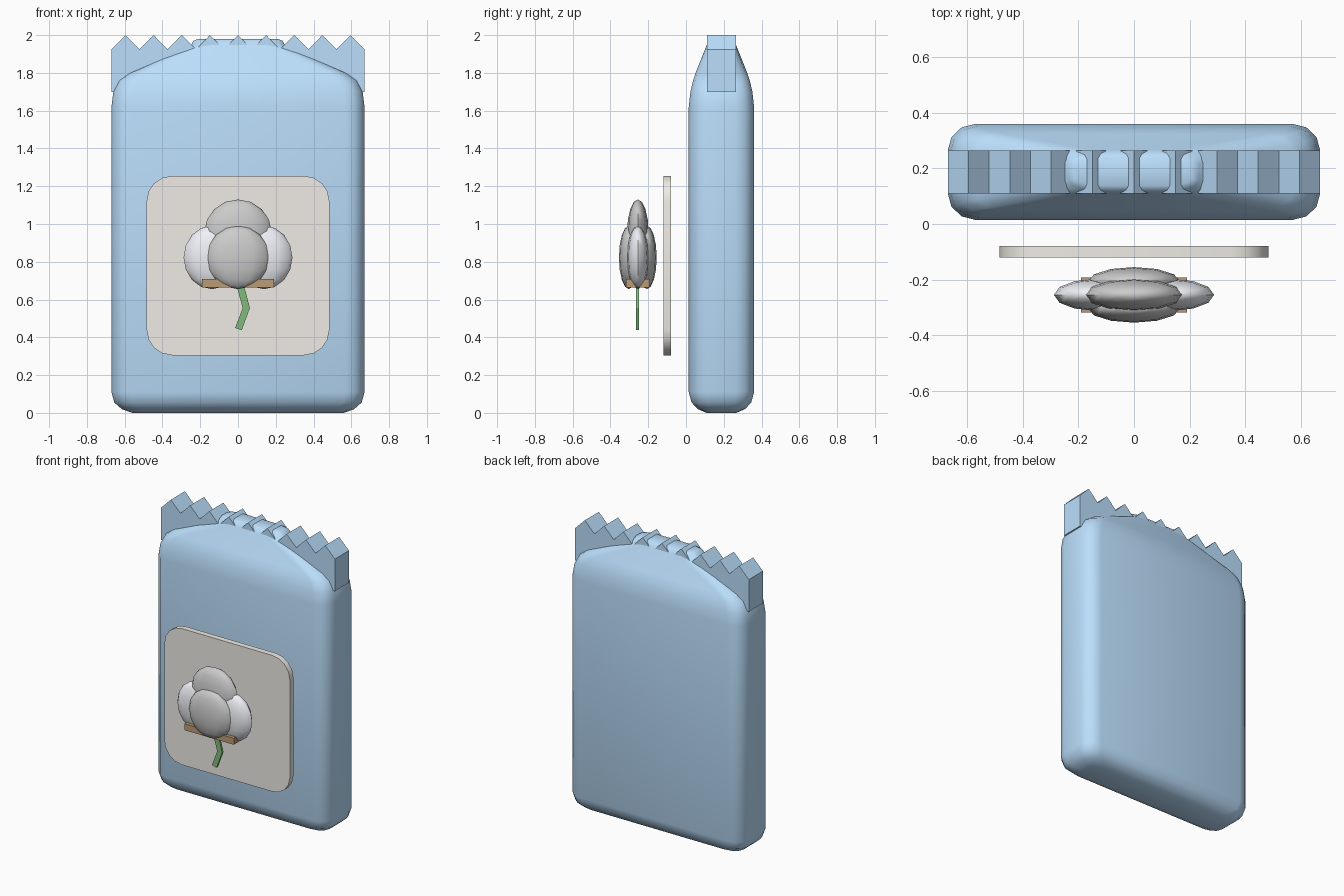
import bpy, bmesh, math

if "Cube" in bpy.data.objects:
    bpy.data.objects.remove(bpy.data.objects["Cube"])


def material(name, rgb):
    m = bpy.data.materials.new(name)
    m.diffuse_color = (*rgb, 1)
    m.use_nodes = True
    m.node_tree.nodes["Principled BSDF"].inputs["Base Color"].default_value = m.diffuse_color
    return m


BLUE = material("blue_foil", (0.50, 0.74, 0.98))
CREAM = material("cream", (0.87, 0.84, 0.79))
WHITE = material("white_fluff", (0.86, 0.88, 0.93))
BROWN = material("brown", (0.50, 0.33, 0.18))
GREEN = material("green", (0.22, 0.50, 0.20))


def finish(bm, name, mat=None, angle=None):
    bmesh.ops.recalc_face_normals(bm, faces=bm.faces)
    mesh = bpy.data.meshes.new(name)
    bm.to_mesh(mesh)
    bm.free()
    ob = bpy.data.objects.new(name, mesh)
    bpy.context.collection.objects.link(ob)
    if mat:
        mesh.materials.append(mat)
    if angle:
        bpy.ops.object.select_all(action='DESELECT')
        bpy.context.view_layer.objects.active = ob
        ob.select_set(True)
        bpy.ops.object.shade_smooth_by_angle(angle=math.radians(angle))
    return ob


def rounded_rect(hx, hy, rx, ry, seg):
    pts = []
    for q, (sx, sy) in enumerate([(1, 1), (-1, 1), (-1, -1), (1, -1)]):
        for i in range(seg + 1):
            a = math.pi / 2 * (q + i / seg)
            pts.append((sx * (hx - rx) + rx * math.cos(a),
                        sy * (hy - ry) + ry * math.sin(a)))
    return pts


def extrude_xz(name, pts, y0, y1, mat, angle=None):
    bm = bmesh.new()
    f = bm.faces.new([bm.verts.new((x, y0, z)) for x, z in pts])
    ext = bmesh.ops.extrude_face_region(bm, geom=[f])["geom"]
    for v in ext:
        if isinstance(v, bmesh.types.BMVert):
            v.co.y = y1
    return finish(bm, name, mat, angle)


# Puffy bag body: loft of rounded rectangles (z, half width, half depth)
YC = 0.1875
rings = [(0.005, 0.56, 0.078), (0.02, 0.615, 0.125), (0.055, 0.655, 0.158),
         (0.11, 0.67, 0.173), (1.62, 0.67, 0.173), (1.70, 0.66, 0.164),
         (1.76, 0.63, 0.15), (1.80, 0.575, 0.137), (1.945, 0.25, 0.079),
         (1.97, 0.235, 0.066), (1.98, 0.21, 0.05)]
bm = bmesh.new()
loops = []
for z, hx, hy in rings:
    z = 0 if z < 0.01 else z
    loops.append([bm.verts.new((x, y + YC, z))
                  for x, y in rounded_rect(hx, hy, 0.10, min(0.095, hy * 0.55), 3)])
n = len(loops[0])
for a, b in zip(loops, loops[1:]):
    for i in range(n):
        j = (i + 1) % n
        bm.faces.new((a[i], a[j], b[j], b[i]))
bm.faces.new(loops[0])
bm.faces.new(loops[-1])
finish(bm, "bag_body", BLUE, 40)

# Zigzag sealed strip along the top
W, TEETH = 0.67, 9
step = W / TEETH
zigzag = [(-W + i * step, 2.0 if i % 2 else 1.925) for i in range(2 * TEETH + 1)]
extrude_xz("zigzag_seal", [(-W, 1.70)] + zigzag + [(W, 1.70)], 0.11, 0.265, BLUE)

# Rounded label plate floating in front
plate = [(x, z + 0.78) for x, z in rounded_rect(0.484, 0.475, 0.135, 0.135, 4)]
extrude_xz("label_plate", plate, -0.12, -0.08, CREAM, 30)

# Cotton lobes: flattened low-poly spheres (name, centre, radii, material)
lobes = [("lobe_top", (0, -0.255, 0.955), (0.178, 0.057, 0.175), None),
         ("lobe_front", (0, -0.303, 0.823), (0.166, 0.052, 0.168), None),
         ("lobe_back", (0, -0.207, 0.823), (0.166, 0.052, 0.168), None),
         ("lobe_left", (-0.138, -0.255, 0.823), (0.15, 0.057, 0.168), WHITE),
         ("lobe_right", (0.138, -0.255, 0.823), (0.15, 0.057, 0.168), WHITE)]
for name, c, r, mat in lobes:
    bm = bmesh.new()
    bmesh.ops.create_uvsphere(bm, u_segments=12, v_segments=8, radius=1)
    for v in bm.verts:
        v.co = [c[k] + r[k] * v.co[k] for k in range(3)]
    finish(bm, name, mat, 60)

# Brown sepal base
extrude_xz("sepal_base", [(-0.19, 0.665), (0.19, 0.665), (0.19, 0.71), (-0.19, 0.71)],
           -0.318, -0.192, BROWN)

# Bent stem
extrude_xz("stem", [(-0.015, 0.70), (0.025, 0.555), (-0.015, 0.45), (0.02, 0.438),
                    (0.063, 0.555), (0.025, 0.70)], -0.265, -0.25, GREEN)
